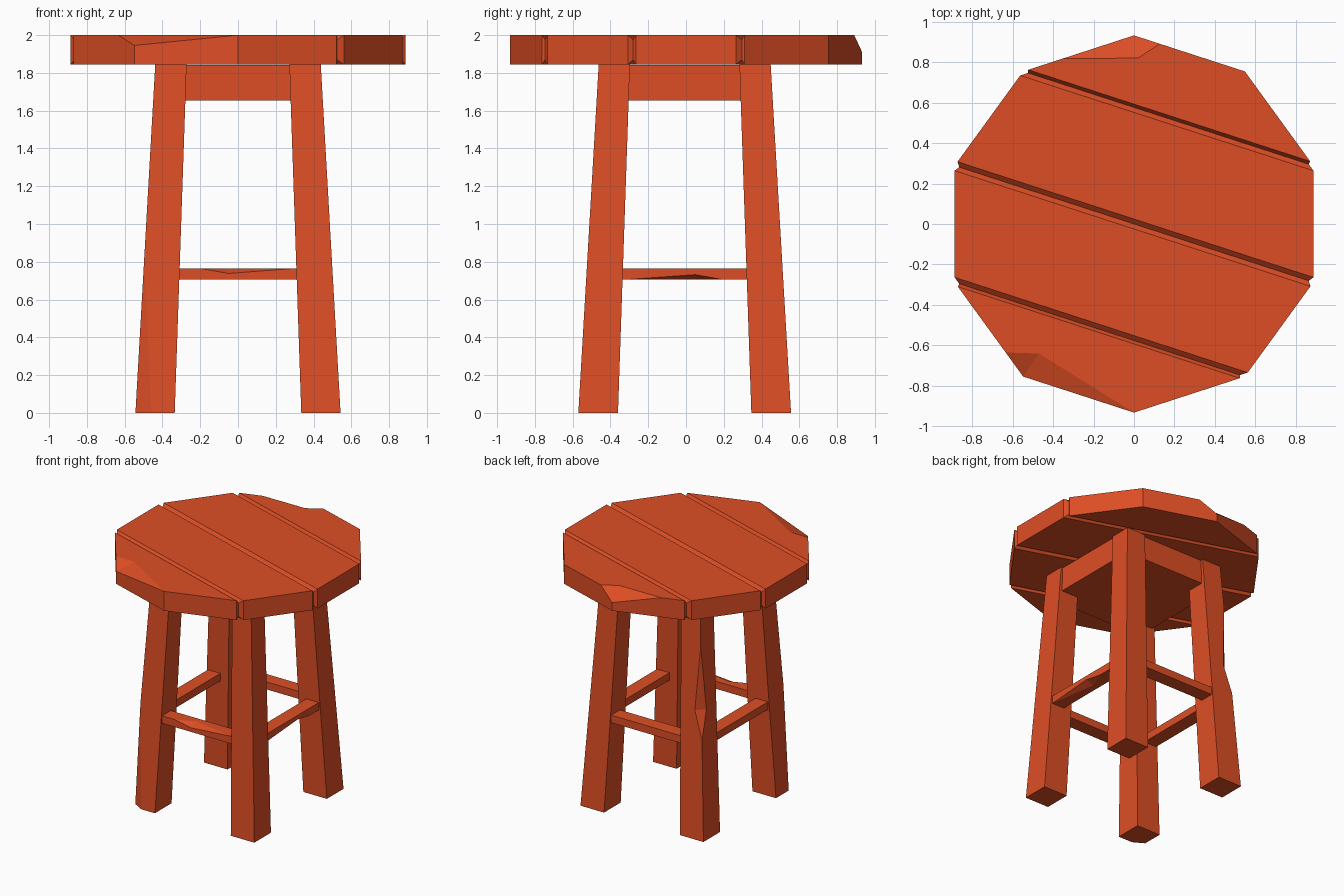
import bpy, bmesh, math
from mathutils import Vector

cube = bpy.data.objects.get("Cube")
if cube:
    bpy.data.objects.remove(cube, do_unlink=True)

# One red-orange wood colour for the whole stool
COLOR = (0.73, 0.076, 0.0185, 1.0)
wood = bpy.data.materials.new("red_orange_wood")
wood.use_nodes = True
wood.diffuse_color = COLOR
shader = next(n for n in wood.node_tree.nodes if n.type == 'BSDF_PRINCIPLED')
shader.inputs["Base Color"].default_value = COLOR
shader.inputs["Roughness"].default_value = 0.8


def make_object(name, bm):
    bmesh.ops.recalc_face_normals(bm, faces=bm.faces[:])
    mesh = bpy.data.meshes.new(name)
    bm.to_mesh(mesh)
    bm.free()
    mesh.materials.append(wood)
    obj = bpy.data.objects.new(name, mesh)
    bpy.context.scene.collection.objects.link(obj)
    return obj


def hull(name, points):
    """Convex solid around the given points, with flat faces merged."""
    bm = bmesh.new()
    for p in points:
        bm.verts.new(p)
    bmesh.ops.convex_hull(bm, input=bm.verts[:])
    loose = [v for v in bm.verts if not v.link_faces]
    bmesh.ops.delete(bm, geom=loose, context='VERTS')
    bmesh.ops.dissolve_limit(bm, angle_limit=0.01, verts=bm.verts[:], edges=bm.edges[:])
    return make_object(name, bm)


def box(name, xs, ys, zs):
    return hull(name, [(x, y, z) for x in xs for y in ys for z in zs])


def chip(obj, points, outward):
    """Knock a faceted chip out of an object, open towards the outward direction."""
    pts = [Vector(p) for p in points]
    cutter = hull("chip_cutter", pts + [p + Vector(outward) for p in pts])
    cutter.hide_render = True
    mod = obj.modifiers.new("chip", 'BOOLEAN')
    mod.operation = 'DIFFERENCE'
    mod.solver = 'EXACT'
    mod.object = cutter
    bpy.context.view_layer.update()
    deps = bpy.context.evaluated_depsgraph_get()
    mesh = bpy.data.meshes.new_from_object(obj.evaluated_get(deps))
    obj.modifiers.clear()
    obj.data = mesh
    mesh.materials.clear()
    mesh.materials.append(wood)
    for poly in mesh.polygons:
        poly.material_index = 0
    bpy.data.objects.remove(cutter, do_unlink=True)


# Seat: ten-sided slab sliced into four planks with chamfered joints
RADIUS, SEAT_LOW, SEAT_TOP = 0.932, 1.845, 2.0
TILT = math.radians(18)
ACROSS = Vector((math.sin(TILT), math.cos(TILT), 0))
GAP = RADIUS * math.sin(2 * TILT)


def seat_plank(name, low, high):
    bm = bmesh.new()
    ring = [bm.verts.new((RADIUS * math.sin(2 * TILT * i), RADIUS * math.cos(2 * TILT * i), SEAT_LOW))
            for i in range(10)]
    base = bm.faces.new(ring)
    raised = bmesh.ops.extrude_face_region(bm, geom=[base], use_keep_orig=True)["geom"]
    bmesh.ops.translate(bm, verts=[g for g in raised if isinstance(g, bmesh.types.BMVert)],
                        vec=(0, 0, SEAT_TOP - SEAT_LOW))
    bmesh.ops.recalc_face_normals(bm, faces=bm.faces[:])
    for offset, side in ((low, -1), (high, 1)):
        if offset is None:
            continue
        bmesh.ops.bisect_plane(bm, geom=bm.verts[:] + bm.edges[:] + bm.faces[:], dist=0.0001,
                               plane_co=ACROSS * offset, plane_no=ACROSS * side, clear_outer=True)
        rim = [e for e in bm.edges if e.is_boundary]
        bmesh.ops.holes_fill(bm, edges=rim, sides=0)
    bmesh.ops.recalc_face_normals(bm, faces=bm.faces[:])
    joints = {e for f in bm.faces if abs(f.normal.dot(ACROSS)) > 0.99
              and any(o is not None and abs(f.calc_center_median().dot(ACROSS) - o) < 0.001
                      for o in (low, high)) for e in f.edges}
    bmesh.ops.bevel(bm, geom=list(joints), offset=0.024, segments=1, profile=0.5, affect='EDGES')
    return make_object(name, bm)


front_plank = seat_plank("seat_plank_front", None, -GAP)
seat_plank("seat_plank_mid_front", -GAP, 0)
seat_plank("seat_plank_mid_back", 0, GAP)
back_plank = seat_plank("seat_plank_back", GAP, None)
chip(front_plank, [(-0.548, -0.755, 1.945), (-0.635, -0.635, SEAT_TOP), (-0.47, -0.64, SEAT_TOP),
                   (0, -0.932, SEAT_TOP)], (-0.1, -0.16, 0.1))
chip(back_plank, [(0, 0.933, 1.91), (0.13, 0.892, SEAT_TOP), (0.02, 0.82, SEAT_TOP),
                  (-0.36, 0.817, SEAT_TOP)], (0, 0.15, 0.1))

# Legs: square, tapered and splayed
LEG_TOP, Y_SHIFT = 1.848, -0.007


def leg_point(sx, sy, z, ox=1, oy=1):
    """Corner of a leg at height z; ox and oy pick the outer (1) or inner (0) side."""
    t = z / LEG_TOP
    x = (0.543 - 0.105 * t) if ox else (0.335 - 0.063 * t)
    y = (0.563 - 0.108 * t) if oy else (0.353 - 0.063 * t)
    return Vector((sx * x, sy * y + Y_SHIFT, z))


legs = {}
for sy, depth in ((-1, "front"), (1, "back")):
    for sx, side in ((1, "left"), (-1, "right")):
        legs[sx, sy] = hull(f"leg_{depth}_{side}", [leg_point(sx, sy, z, ox, oy)
                            for z in (0, LEG_TOP) for ox in (0, 1) for oy in (0, 1)])

# Worn foot and nicked edge on two of the legs
foot = leg_point(-1, -1, 0)
chip(legs[-1, -1], [leg_point(-1, -1, 0.83), foot + Vector((0.085, 0, 0)), foot + Vector((0, 0.05, 0))],
     (-0.1, -0.1, -0.02))
nick = leg_point(-1, 1, 1.0)
chip(legs[-1, 1], [leg_point(-1, 1, 1.5), leg_point(-1, 1, 0.78), nick + Vector((0.06, 0, 0)),
                   nick + Vector((0, -0.06, 0))], (-0.1, 0.1, 0))

# Solid apron block under the seat
box("apron", (-0.425, 0.425), (-0.445, 0.43), (1.655, 1.842))

# Rungs joining neighbouring legs
LOW, HIGH, WIDTH = 0.705, 0.765, 0.11
FRONT, BACK, SIDE = -0.517, 0.503, 0.49
front_rung = box("rung_front", (-0.4, 0.4), (FRONT, FRONT + WIDTH), (LOW, HIGH))
box("rung_back", (-0.4, 0.4), (BACK - WIDTH, BACK), (LOW, HIGH))
left_rung = box("rung_left", (SIDE - WIDTH, SIDE), (-0.42, 0.41), (LOW, HIGH))
box("rung_right", (-SIDE, WIDTH - SIDE), (-0.42, 0.41), (LOW, HIGH))
chip(front_rung, [(-0.2, FRONT, HIGH), (0.3, FRONT, HIGH), (-0.05, FRONT, 0.738),
                  (-0.05, FRONT + 0.06, HIGH)], (0, -0.1, 0.1))
chip(left_rung, [(SIDE, -0.33, LOW), (SIDE, 0.2, LOW), (SIDE, 0.05, 0.732),
                 (SIDE - 0.06, 0.05, LOW)], (0.1, 0, -0.1))
